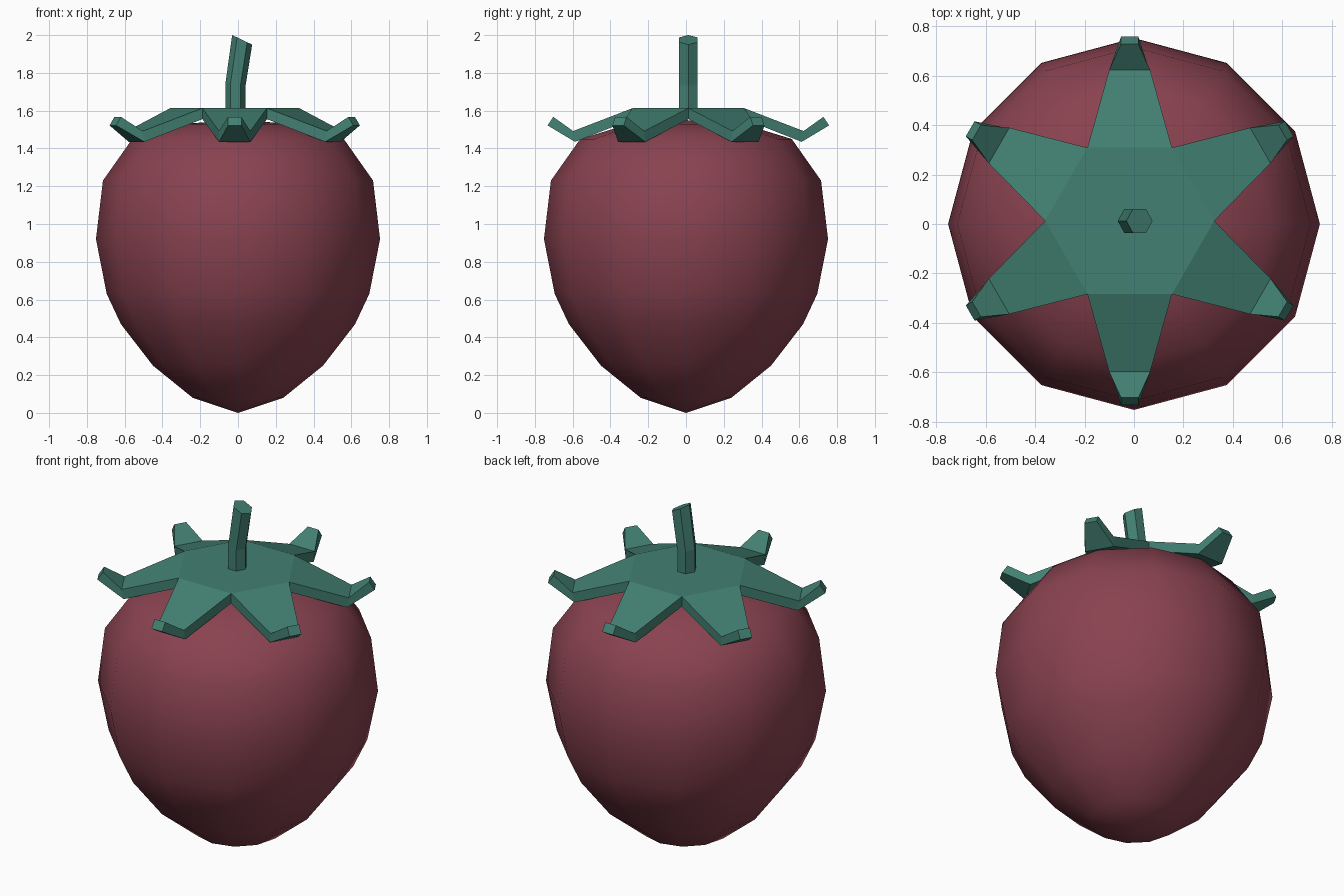
import bpy, bmesh, math
from mathutils import Vector

if "Cube" in bpy.data.objects:
    bpy.data.objects.remove(bpy.data.objects["Cube"])

def material(name, rgb):
    m = bpy.data.materials.new(name)
    m.diffuse_color = (*rgb, 1)
    m.use_nodes = True
    m.node_tree.nodes["Principled BSDF"].inputs["Base Color"].default_value = m.diffuse_color
    return m

red = material("berry red", (0.25, 0.055, 0.08))
green = material("leaf green", (0.055, 0.215, 0.168))

def finish(bm, name, mat, smooth=False):
    bmesh.ops.recalc_face_normals(bm, faces=bm.faces[:])
    for f in bm.faces:
        f.smooth = smooth
    me = bpy.data.meshes.new(name)
    bm.to_mesh(me)
    bm.free()
    me.materials.append(mat)
    ob = bpy.data.objects.new(name, me)
    bpy.context.collection.objects.link(ob)
    return ob

def bridge(bm, a, b):
    n = len(a)
    for i in range(n):
        bm.faces.new((a[i], a[(i + 1) % n], b[(i + 1) % n], b[i]))

# Berry body: twelve-sided smooth revolve
profile = [(0.24, 0.08), (0.45, 0.25), (0.62, 0.47), (0.695, 0.63), (0.752, 0.92),
           (0.715, 1.23), (0.56, 1.45), (0.30, 1.53)]
bm = bmesh.new()
rings = []
for r, z in profile:
    rings.append([bm.verts.new((r * math.cos(i * math.pi / 6), r * math.sin(i * math.pi / 6), z))
                  for i in range(12)])
for a, b in zip(rings, rings[1:]):
    bridge(bm, a, b)
for ring, z in ((rings[0], 0.0), (rings[-1], 1.55)):
    pole = bm.verts.new((0, 0, z))
    for i in range(12):
        bm.faces.new((ring[i], ring[(i + 1) % 12], pole))
finish(bm, "berry_body", red, True)

# Leaf crown: hexagonal plate with six bent, tapering leaves
cx, cy, R = -0.0175, 0.0125, 0.342
bm = bmesh.new()

def hexagon(z):
    return [bm.verts.new((cx + R * math.cos(i * math.pi / 3), cy + R * math.sin(i * math.pi / 3), z))
            for i in range(6)]

top, bottom = hexagon(1.613), hexagon(1.555)
bm.faces.new(top)
bm.faces.new(bottom)
# each section: half width, (distance, z) of upper edge, (distance, z) of lower edge
sections = [(0.083, (0.61, 1.492), (0.60, 1.435)), (0.035, (0.715, 1.567), (0.745, 1.522))]
for i in range(6):
    ang = math.pi / 6 + i * math.pi / 3
    out = Vector((math.cos(ang), math.sin(ang), 0))
    side = Vector((-out.y, out.x, 0))
    j = (i + 1) % 6
    loop = [top[i], top[j], bottom[j], bottom[i]]
    for w, (du, zu), (dl, zl) in sections:
        new = [bm.verts.new(Vector((cx, cy, z)) + out * d + side * s)
               for s, d, z in ((-w, du, zu), (w, du, zu), (w, dl, zl), (-w, dl, zl))]
        bridge(bm, loop, new)
        loop = new
    bm.faces.new(loop)
finish(bm, "leaf_crown", green)

# Stem: bent six-sided rod; each ring is centre x, centre z, slope
bm = bmesh.new()
prev = None
for x, z, slope in ((-0.013, 1.56, 0), (-0.013, 1.74, -0.15), (0.022, 1.975, -0.48)):
    ring = []
    for i in range(6):
        dx, dy = 0.053 * math.cos(i * math.pi / 3), 0.056 * math.sin(i * math.pi / 3)
        ring.append(bm.verts.new((x + dx, cy + dy, z + slope * dx)))
    if prev:
        bridge(bm, prev, ring)
    else:
        bm.faces.new(ring)
    prev = ring
bm.faces.new(prev)
finish(bm, "stem", green)
